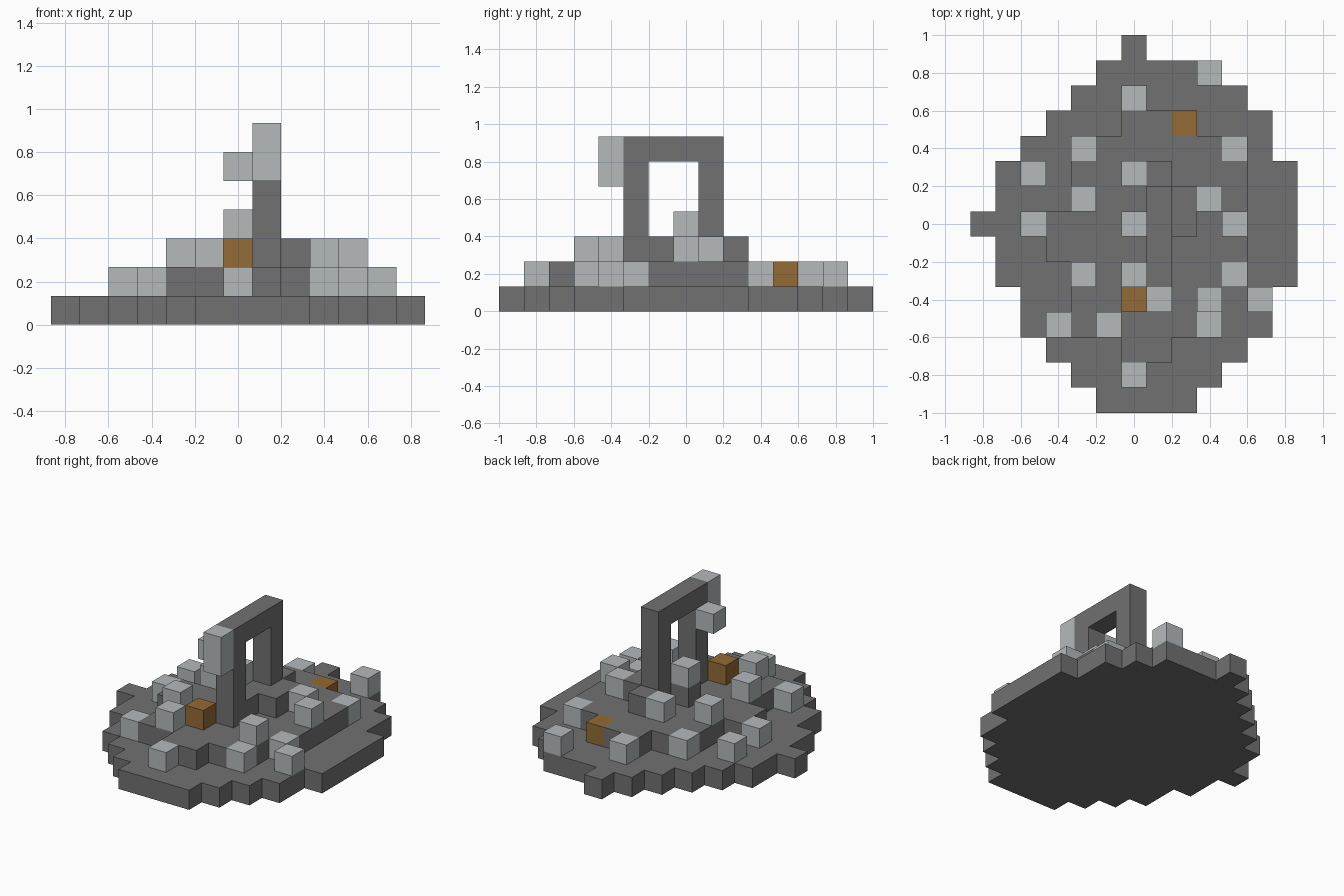
import bpy, bmesh
from mathutils import Vector

if "Cube" in bpy.data.objects:
    bpy.data.objects.remove(bpy.data.objects["Cube"], do_unlink=True)

U = 2 / 15  # edge of one block


def material(name, rgb):
    m = bpy.data.materials.new(name)
    m.use_nodes = True
    m.diffuse_color = (*rgb, 1)
    m.node_tree.nodes["Principled BSDF"].inputs["Base Color"].default_value = (*rgb, 1)
    return m


stone = material("dark grey stone", (0.165, 0.165, 0.165))
pale = material("pale grey", (0.46, 0.49, 0.50))
brown = material("brown", (0.29, 0.145, 0.035))

DIRECTIONS = [Vector(d) for d in ((1, 0, 0), (-1, 0, 0), (0, 1, 0),
                                  (0, -1, 0), (0, 0, 1), (0, 0, -1))]


def blocks(name, cells, mat):
    """Closed shell around a set of grid blocks, flat areas merged."""
    cells = set(cells)
    bm = bmesh.new()
    for cell in cells:
        c = Vector(cell) + Vector((0, 0, 0.5))
        for d in DIRECTIONS:
            if tuple(int(v) for v in Vector(cell) + d) in cells:
                continue
            a = Vector((d.y, d.z, d.x))
            b = d.cross(a)
            corners = (a + b, b - a, -a - b, a - b)
            bm.faces.new([bm.verts.new((c + (d + k) / 2) * U) for k in corners])
    bmesh.ops.remove_doubles(bm, verts=bm.verts, dist=0.001)
    bmesh.ops.dissolve_limit(bm, angle_limit=0.01, verts=bm.verts, edges=bm.edges)
    bmesh.ops.recalc_face_normals(bm, faces=bm.faces)
    mesh = bpy.data.meshes.new(name)
    bm.to_mesh(mesh)
    bm.free()
    mesh.materials.append(mat)
    bpy.context.collection.objects.link(bpy.data.objects.new(name, mesh))


def rows(first, spans, layer):
    """Fill one layer row by row, from the front, with (left, right) spans."""
    return [(x, first + n, layer) for n, (l, r) in enumerate(spans)
            for x in range(l, r + 1)]


# Stepped ground: round base slab, then the raised terrace
blocks("base_slab", rows(-7, [(-1, 2), (-2, 3), (-3, 4), (-4, 5), (-4, 5),
                              (-5, 6), (-5, 6), (-6, 6), (-5, 6), (-5, 6),
                              (-4, 5), (-3, 5), (-2, 4), (-1, 3), (0, 0)], 0), stone)
blocks("terrace", rows(-5, [(0, 1), (-2, 2), (-2, 3), (-2, 3), (-3, 4), (-3, 4),
                            (-2, 4), (-2, 4), (-1, 3), (0, 1)], 1), stone)

# Arch with the mound at its foot
arch = [(1, y, z) for y in (-2, 1) for z in range(2, 7)]
arch += [(1, y, 6) for y in (-1, 0)]
blocks("arch", arch, stone)
blocks("arch_mound", [(1, -1, 2), (1, 0, 2), (0, 0, 2), (2, 0, 2), (2, 1, 2), (1, 2, 2)], stone)

# Pale ends hanging on the arch
blocks("arch_front_cap", [(1, -3, 5), (1, -3, 6)], pale)
blocks("arch_side_block", [(0, -2, 5)], pale)

# Loose pale blocks, by the layer they sit in
scattered = {
    1: [(3, 6), (0, 5), (-2, 3), (4, 3), (-4, 2), (-4, 0), (4, -2),
        (5, -3), (-3, -4), (3, -4), (0, -6)],
    2: [(0, 2), (-2, 1), (3, 1), (4, 0), (-2, -2), (3, -3), (-1, -4)],
    3: [(0, 0)],
}
for layer, spots in scattered.items():
    for n, (x, y) in enumerate(spots):
        blocks(f"pale_block_{layer}_{n + 1}", [(x, y, layer)], pale)

# Brown blocks
blocks("brown_block_back", [(2, 4, 1)], brown)
blocks("brown_block_front", [(0, -3, 2)], brown)
